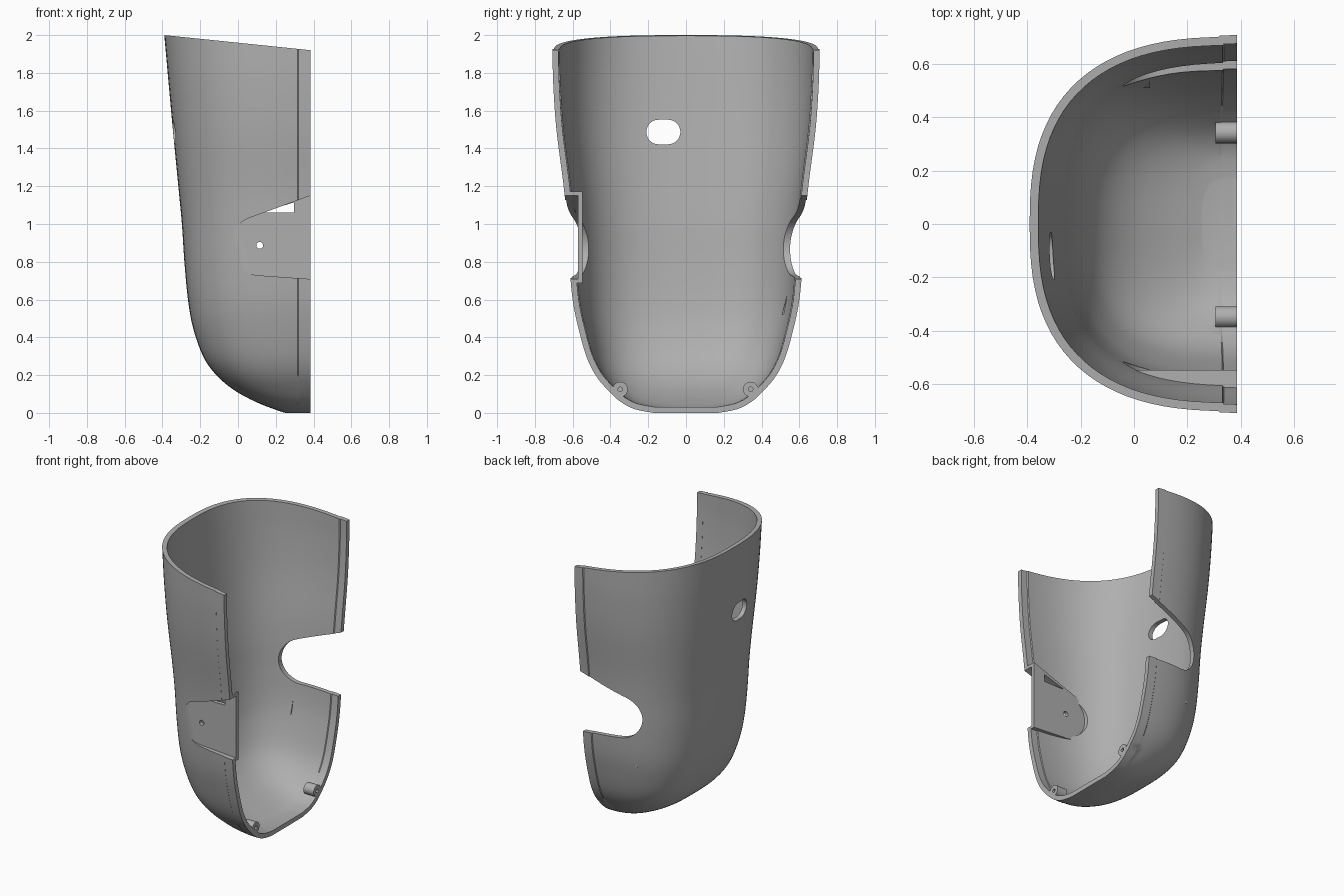
import bpy, bmesh, math
from mathutils import Vector

cube = bpy.data.objects.get("Cube")
if cube:
    bpy.data.objects.remove(cube, do_unlink=True)

grey = bpy.data.materials.new("matte_grey")
grey.use_nodes = True
grey.diffuse_color = (0.43, 0.43, 0.43, 1)
grey.node_tree.nodes["Principled BSDF"].inputs["Base Color"].default_value = (0.43, 0.43, 0.43, 1)

EDGE = 0.385      # open side of the shell
OVER = 0.46       # overshoot, trimmed later
WALL = 0.032


def finish(name, bm):
    bmesh.ops.recalc_face_normals(bm, faces=bm.faces)
    mesh = bpy.data.meshes.new(name)
    bm.to_mesh(mesh)
    bm.free()
    mesh.materials.append(grey)
    obj = bpy.data.objects.new(name, mesh)
    bpy.context.collection.objects.link(obj)
    return obj


def prism(name, pts, axis, lo, hi):
    """Extrude a 2D outline (horizontal, z) along x or y."""
    bm = bmesh.new()
    place = (lambda u, w, d: (d, u, w)) if axis == "x" else (lambda u, w, d: (u, d, w))
    a = [bm.verts.new(place(u, w, lo)) for u, w in pts]
    b = [bm.verts.new(place(u, w, hi)) for u, w in pts]
    bm.faces.new(a)
    bm.faces.new(b[::-1])
    for i in range(len(pts)):
        j = (i + 1) % len(pts)
        bm.faces.new((a[i], b[i], b[j], a[j]))
    return finish(name, bm)


def arc(cx, cz, r, start, end, steps=24):
    angles = [math.radians(start + (end - start) * i / steps) for i in range(steps + 1)]
    return [(cx + r * math.cos(t), cz + r * math.sin(t)) for t in angles]


def apply_modifier(obj, mod):
    bpy.context.view_layer.objects.active = obj
    bpy.ops.object.modifier_apply(modifier=mod.name)


def combine(obj, other, operation="DIFFERENCE", keep=False):
    mod = obj.modifiers.new("combine", "BOOLEAN")
    mod.operation = operation
    mod.solver = "EXACT"
    mod.object = other
    apply_modifier(obj, mod)
    if not keep:
        bpy.data.objects.remove(other, do_unlink=True)


def tongue(r):
    """Rounded side notch that flares toward the open edge."""
    pts = arc(0.115, 0.885, r, 110, 266)
    (x0, z0), (x1, z1) = pts[0], pts[-1]
    return pts + [(OVER, z1 - 0.07 * (OVER - x1)), (OVER, z0 + 0.364 * (OVER - x0))]


# Profile rows: height, x of the closed side, half width
PROFILE = [Vector(p) for p in (
    (2.06, -.396, .70), (1.92, -.383, .70), (1.75, -.368, .697), (1.5, -.345, .68),
    (1.2, -.316, .642), (1.0, -.297, .625), (.8, -.284, .613), (.6, -.265, .595),
    (.45, -.238, .565), (.3, -.185, .523), (.2, -.115, .475), (.12, -.02, .41),
    (.06, .09, .345), (.02, .19, .27), (0, .25, .17))]


def smooth_profile(steps=4):
    rows = []
    for i in range(len(PROFILE) - 1):
        p0, p1 = PROFILE[max(i - 1, 0)], PROFILE[i]
        p2, p3 = PROFILE[i + 1], PROFILE[min(i + 2, len(PROFILE) - 1)]
        for s in range(steps):
            t = s / steps
            rows.append(0.5 * (2 * p1 + (p2 - p0) * t + (2 * p0 - 5 * p1 + 4 * p2 - p3) * t * t
                               + (3 * p1 - p0 - 3 * p2 + p3) * t ** 3))
    return rows + [PROFILE[-1]]


def body_solid(name, as_shell):
    """Lofted rounded body; as a shell it loses its top and open side."""
    bm = bmesh.new()
    rings = []
    for z, xl, b in smooth_profile():
        n = 3 - 0.2 * z
        pts = [(OVER, -b)]
        for i in range(49):
            t = math.radians(-90 + 180 * i / 48)
            c, s = max(math.cos(t), 0), math.sin(t)
            c = 0 if c < 1e-6 else c
            pts.append((EDGE - (EDGE - xl) * c ** (2 / n), math.copysign(b * abs(s) ** (2 / n), s)))
        pts.append((OVER, b))
        rings.append([bm.verts.new((x, y, max(z, 0))) for x, y in pts])
    for r0, r1 in zip(rings, rings[1:]):
        for i in range(len(r0)):
            j = (i + 1) % len(r0)
            bm.faces.new((r0[i], r0[j], r1[j], r1[i]))
    bm.faces.new(rings[0])
    bm.faces.new(rings[-1])
    bmesh.ops.recalc_face_normals(bm, faces=bm.faces)
    # Slightly raised band along the open edge
    for x in (0.316, 0.321):
        bmesh.ops.bisect_plane(bm, geom=bm.verts[:] + bm.edges[:] + bm.faces[:],
                               plane_co=(x, 0, 0), plane_no=(1, 0, 0))
    for v in bm.verts:
        if v.co.x > 0.319:
            v.co.y *= 1.009
    if as_shell:
        bm.normal_update()
        caps = [f for f in bm.faces if f.normal.x > 0.99 or f.normal.z > 0.99]
        bmesh.ops.delete(bm, geom=caps, context="FACES")
    mesh_obj = finish(name, bm)
    return mesh_obj


# Outer volume and trimming wedge, used to clip the parts
volume = body_solid("volume_helper", False)
trim = prism("trim_helper", [(-1, -.1), (EDGE, -.1), (EDGE, 1.92), (-.39, 2.0), (-1, 2.063)], "y", -1, 1)

# Shell
shell = body_solid("shell", True)
sol = shell.modifiers.new("wall", "SOLIDIFY")
sol.thickness = WALL
sol.offset = -1
sol.use_even_offset = True
apply_modifier(shell, sol)
# make sure the wall grew inward
if max(v.co.y for v in shell.data.vertices) > 0.72:
    for v in shell.data.vertices:
        v.co.y *= 0.957
combine(shell, trim, "INTERSECT", keep=True)
for lo, hi in ((-1, -0.3), (0.3, 1)):
    combine(shell, prism("notch_cutter", tongue(0.157), "y", lo, hi))
slot = arc(-.095, 1.487, .065, -90, 90) + arc(-.145, 1.487, .065, 90, 270)
combine(shell, prism("slot_cutter", slot, "x", -1, 0))

# Recessed pocket closing the front notch
pocket = prism("front_pocket", tongue(0.178), "y", -0.66, -0.547)
combine(pocket, volume, "INTERSECT", keep=True)
combine(pocket, trim, "INTERSECT", keep=True)
combine(pocket, prism("recess_cutter", tongue(0.157), "y", -1, -0.573))
combine(pocket, prism("pin_cutter", arc(.115, .887, .018, 0, 345, 23), "y", -1, 0))
gap = [(.13, 1.062), (.297, 1.062), (.297, 1.115)]
combine(pocket, prism("gap_cutter", gap, "y", -1, 0))

# Screw bosses near the base
bosses = []
for side, y in (("front", -.348), ("back", .342)):
    boss = prism(side + "_boss", arc(y, .125, .04, 0, 345, 23), "x", .305, EDGE)
    combine(boss, prism("screw_cutter", arc(y, .125, .012, 0, 345, 23), "x", .33, .5))
    bosses.append(boss)

# Small inner catch on the back wall
catch = prism("back_catch", [(.54, .64), (.508, .52), (.54, .52)], "x", .01, .06)

for helper in (volume, trim):
    bpy.data.objects.remove(helper, do_unlink=True)

bpy.ops.object.select_all(action="DESELECT")
for obj in [shell, pocket, catch] + bosses:
    obj.select_set(True)
bpy.context.view_layer.objects.active = shell
bpy.ops.object.shade_smooth_by_angle(angle=math.radians(30))
